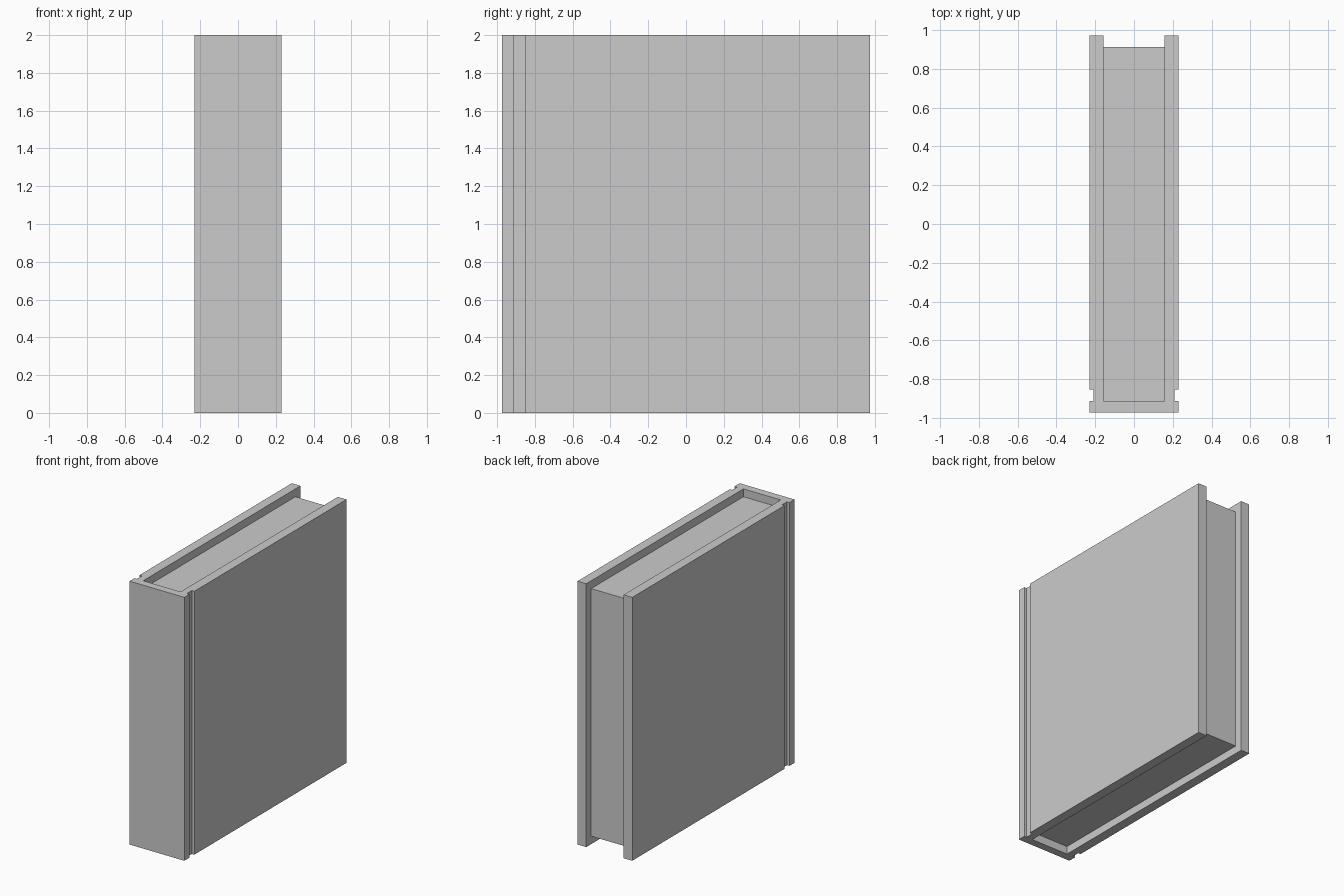
import bpy, bmesh

if "Cube" in bpy.data.objects:
    bpy.data.objects.remove(bpy.data.objects["Cube"])

W, L, H = 0.23, 0.973, 2.0      # half width, half depth, height
INNER, GROOVE = 0.157, 0.209    # half widths of page block and grooved hinge
INSET = 0.06                    # page margin and spine thickness


def extrude_profile(name, points, z0, z1):
    bm = bmesh.new()
    face = bm.faces.new([bm.verts.new((x, y, z0)) for x, y in points])
    top = bmesh.ops.extrude_face_region(bm, geom=[face])
    verts = [v for v in top["geom"] if isinstance(v, bmesh.types.BMVert)]
    bmesh.ops.translate(bm, verts=verts, vec=(0, 0, z1 - z0))
    bmesh.ops.recalc_face_normals(bm, faces=bm.faces)
    mesh = bpy.data.meshes.new(name)
    bm.to_mesh(mesh)
    bm.free()
    obj = bpy.data.objects.new(name, mesh)
    bpy.context.collection.objects.link(obj)
    return obj


# Cover: U-shaped profile with a hinge groove on each side of the spine
half = [(W, -L), (W, -L + INSET), (GROOVE, -L + INSET), (GROOVE, -L + 2 * INSET),
        (W, -L + 2 * INSET), (W, L), (INNER, L), (INNER, -L + INSET)]
cover = extrude_profile("book_cover", half + [(-x, y) for x, y in reversed(half)], 0, H)

# Page block, set in from the top, bottom and open edge
py = L - INSET
pages = extrude_profile("page_block",
                        [(-INNER, -py), (INNER, -py), (INNER, py), (-INNER, py)],
                        INSET, H - INSET)
